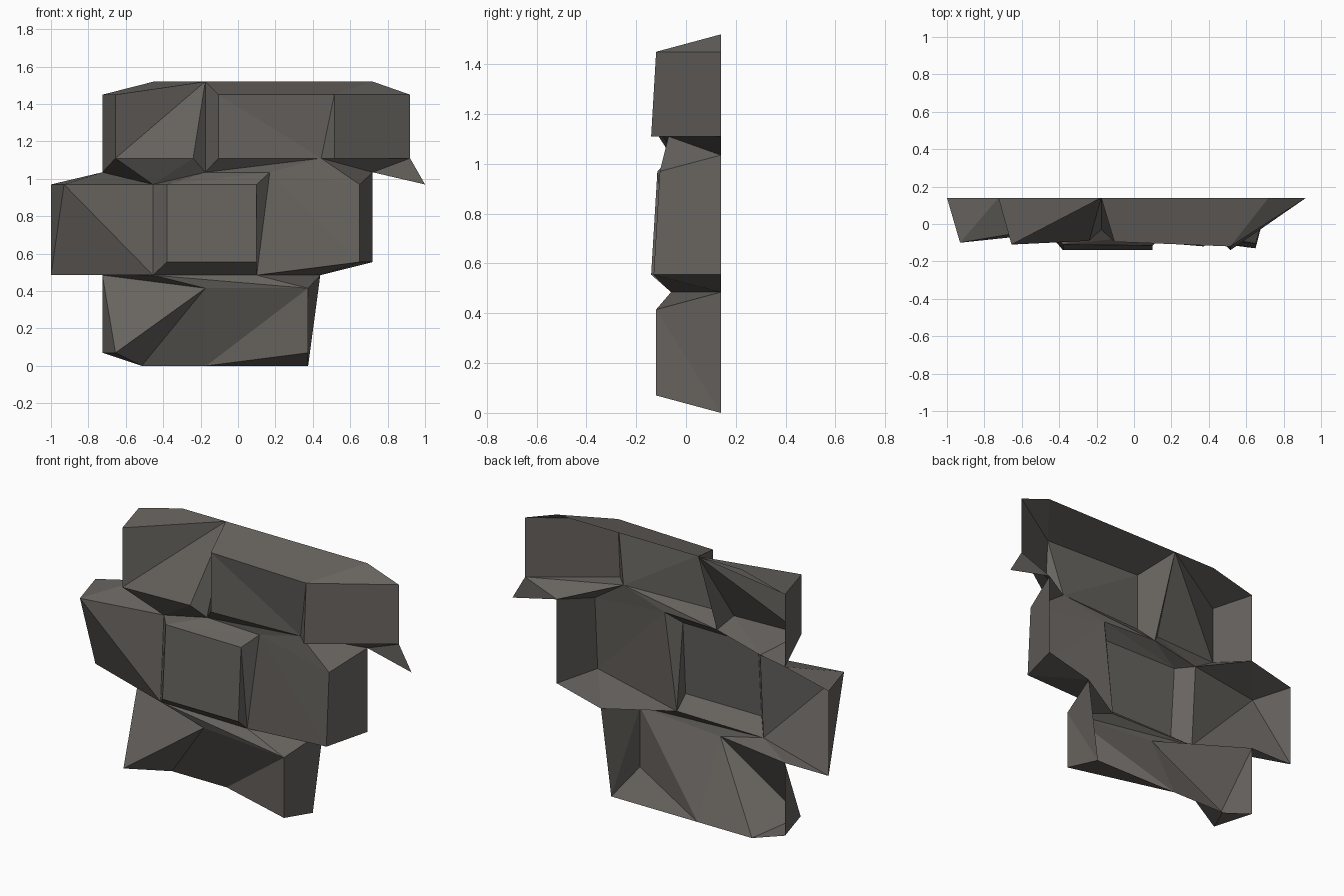
import bpy, bmesh
from mathutils import Vector

if "Cube" in bpy.data.objects:
    bpy.data.objects.remove(bpy.data.objects["Cube"])

# Stone colour
stone_mat = bpy.data.materials.new("dark_warm_grey_stone")
stone_mat.use_nodes = True
grey = (0.135, 0.125, 0.114, 1)
stone_mat.diffuse_color = grey
bsdf = stone_mat.node_tree.nodes["Principled BSDF"]
bsdf.inputs["Base Color"].default_value = grey
bsdf.inputs["Roughness"].default_value = 0.9

# Course heights, bottom to top, and the open back plane
GROUND, FOOT, SHELF, JOINT_LOW, MID_LOW = 0, .07, .415, .485, .555
MID_TOP, JOINT_HIGH, BROW_LOW, BROW, TOP = .97, 1.035, 1.11, 1.45, 1.52
BACK = .14


def p(x, z, y=BACK):
    return Vector((x, y, z))


def stone(name, *faces):
    """Open-backed stone made of flat facets that all look outwards."""
    bm = bmesh.new()
    for face in faces:
        bm.faces.new([bm.verts.new(c) for c in face])
    bmesh.ops.remove_doubles(bm, verts=bm.verts, dist=1e-4)
    bm.normal_update()
    for f in bm.faces:
        if f.normal.y > 1e-3:
            f.normal_flip()
    mesh = bpy.data.meshes.new(name)
    bm.to_mesh(mesh)
    bm.free()
    mesh.materials.append(stone_mat)
    bpy.context.collection.objects.link(bpy.data.objects.new(name, mesh))


# Joints shared between neighbouring stones
crest = p(-.175, TOP)
cleft = p(-.175, JOINT_HIGH, -.03)
left_notch = p(-.725, JOINT_HIGH)
left_sill = p(-.725, JOINT_LOW)
right_notch = p(.72, JOINT_HIGH)
right_sill = p(.44, JOINT_LOW)
inner_top = p(-.455, MID_TOP, -.02)
inner_low = p(-.455, JOINT_LOW, -.05)
seam_top = p(.17, JOINT_HIGH, -.05)
seam_low = p(.1, JOINT_LOW, -.06)
brow_joint = p(.445, BROW_LOW, -.07)
top_right = p(.72, TOP)

# Upper left stone
a, b = p(-.655, BROW, -.11), p(-.655, BROW_LOW, -.11)
c, back = p(-.24, BROW_LOW, -.09), p(-.725, BROW)
stone("upper_left_stone",
      (back, a, crest, p(-.45, TOP)), (back, left_notch, b, a),
      (a, b, crest), (b, c, crest), (crest, c, cleft),
      (left_notch, inner_top, b), (b, inner_top, c), (c, inner_top, cleft))

# Upper centre stone
a, b = p(-.105, BROW, -.095), p(-.105, BROW_LOW, -.095)
corner, corner_low = p(.515, BROW, -.12), p(.515, BROW_LOW, -.14)
stone("upper_centre_stone",
      (crest, cleft, b, a), (crest, a, corner, top_right),
      (a, b, brow_joint), (a, brow_joint, corner),
      (cleft, seam_top, brow_joint), (cleft, brow_joint, b))

# Upper right stone with its hanging spur
end_top, end_low = p(.92, BROW), p(.92, BROW_LOW)
stone("upper_right_stone",
      (corner, end_top, top_right), (corner, corner_low, end_low, end_top),
      (corner, brow_joint, corner_low), (brow_joint, end_low, corner_low),
      (brow_joint, right_notch, end_low), (end_low, right_notch, p(1, MID_TOP)))

# Middle left stone
a, back, low = p(-.93, MID_TOP, -.1), p(-1, MID_TOP), p(-1, JOINT_LOW)
stone("middle_left_stone",
      (back, low, a), (a, low, inner_low), (a, inner_low, inner_top),
      (back, a, left_notch), (a, inner_top, left_notch),
      (low, left_sill, inner_low))

# Middle centre stone
a, b = p(-.38, MID_TOP, -.11), p(-.38, MID_LOW, -.14)
c, d = p(.1, MID_TOP, -.115), p(.1, MID_LOW, -.14)
stone("middle_centre_stone",
      (a, b, d, c), (inner_top, inner_low, b, a), (b, inner_low, seam_low, d),
      (c, d, seam_low), (c, seam_low, seam_top),
      (inner_top, a, cleft), (a, seam_top, cleft), (a, c, seam_top))

# Middle right stone
a, b, back = p(.65, MID_TOP, -.105), p(.65, MID_LOW, -.13), p(.72, MID_LOW)
stone("middle_right_stone",
      (seam_top, a, brow_joint), (brow_joint, a, right_notch),
      (seam_top, seam_low, b), (seam_top, b, a), (a, b, back, right_notch),
      (seam_low, right_sill, b), (right_sill, back, b))

# Lower stone
hump, shelf_end = p(-.175, SHELF, -.06), p(.375, SHELF, -.12)
toe, toe_end = p(-.655, FOOT, -.1), p(.375, FOOT, -.12)
base_left, base_mid, base_end = [p(x, GROUND) for x in (-.515, -.17, .375)]
back = p(-.725, FOOT)
stone("lower_stone",
      (left_sill, toe, hump), (left_sill, back, toe), (back, base_left, toe),
      (toe, base_left, hump), (hump, base_left, base_mid),
      (hump, base_mid, shelf_end), (shelf_end, base_mid, toe_end),
      (toe_end, base_mid, base_end), (shelf_end, toe_end, base_end),
      (shelf_end, base_end, right_sill), (left_sill, hump, inner_low),
      (inner_low, hump, shelf_end), (inner_low, shelf_end, seam_low),
      (seam_low, shelf_end, right_sill))
